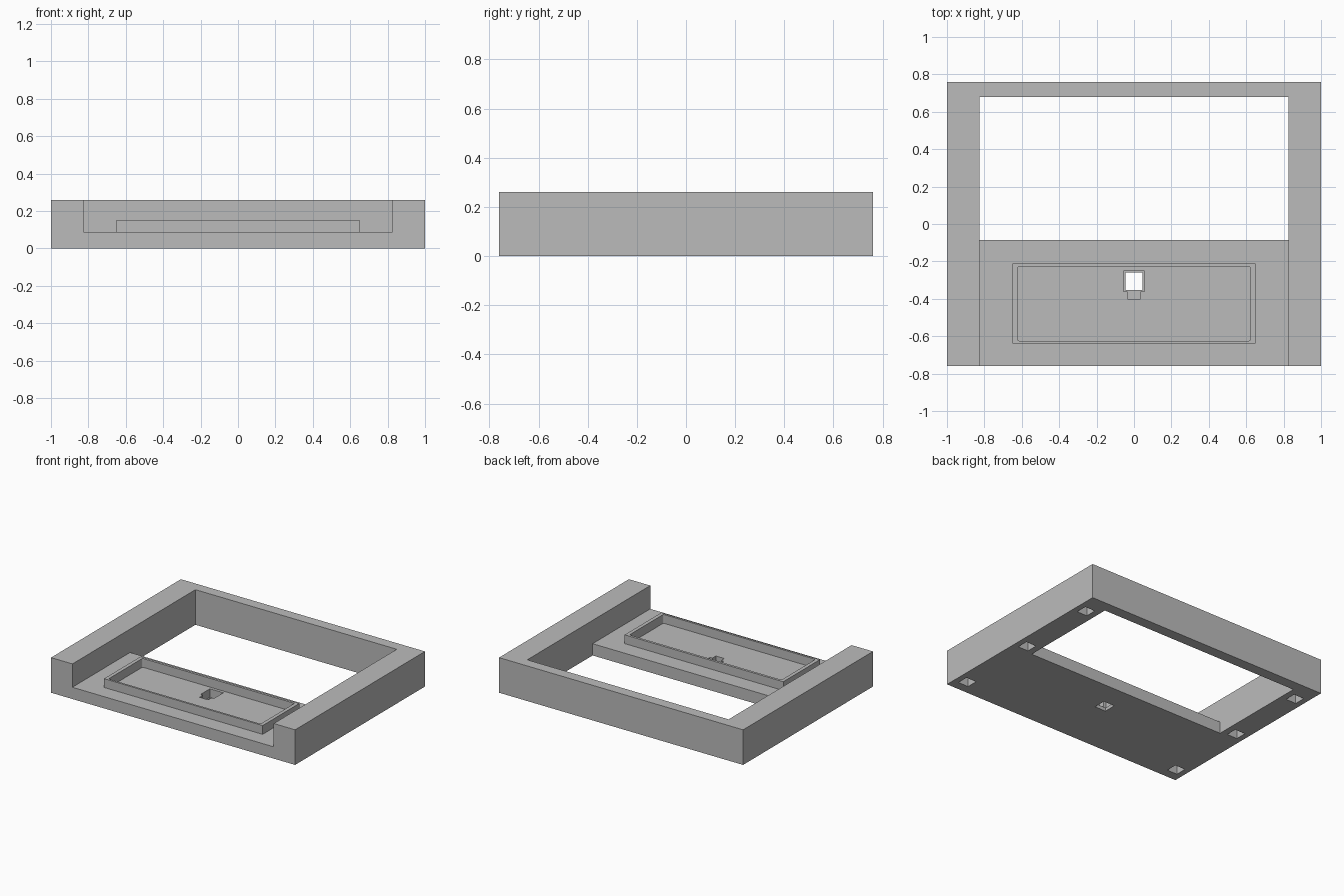
import bpy
import bmesh
from mathutils import Vector

default = bpy.data.objects.get("Cube")
if default:
    bpy.data.objects.remove(default, do_unlink=True)

grey = bpy.data.materials.new("light_grey")
grey.use_nodes = True
COLOUR = (0.5, 0.5, 0.5, 1.0)
grey.diffuse_color = COLOUR
grey.node_tree.nodes["Principled BSDF"].inputs["Base Color"].default_value = COLOUR


def box(name, x, y, z, corner=0.0):
    """Box spanning the given (low, high) ranges, with optional rounded upright edges."""
    bm = bmesh.new()
    bmesh.ops.create_cube(bm, size=1)
    lo, hi = Vector((x[0], y[0], z[0])), Vector((x[1], y[1], z[1]))
    for v in bm.verts:
        v.co = (lo + hi) / 2 + v.co * (hi - lo)
    if corner:
        upright = [e for e in bm.edges if abs(e.verts[0].co.z - e.verts[1].co.z) > 0.001]
        bmesh.ops.bevel(bm, geom=upright, offset=corner, segments=3,
                        profile=0.5, affect='EDGES')
    mesh = bpy.data.meshes.new(name)
    bm.to_mesh(mesh)
    bm.free()
    mesh.materials.append(grey)
    obj = bpy.data.objects.new(name, mesh)
    bpy.context.collection.objects.link(obj)
    return obj


def cut(target, *cutter_args, **options):
    """Subtract a box from the target and discard the cutter."""
    cutter = box("cutter", *cutter_args, **options)
    cutter.hide_render = True
    mod = target.modifiers.new("cut", 'BOOLEAN')
    mod.operation = 'DIFFERENCE'
    mod.solver = 'EXACT'
    mod.object = cutter
    bpy.context.view_layer.objects.active = target
    bpy.ops.object.modifier_apply(modifier=mod.name)
    bpy.data.objects.remove(cutter, do_unlink=True)


DEPTH, HEIGHT, FLOOR = 0.76, 0.26, 0.087
INNER = (-0.825, 0.825)

# Main frame: open window at the back, lowered shelf at the front
frame = box("frame", (-1, 1), (-DEPTH, DEPTH), (0, HEIGHT))
cut(frame, INNER, (-0.085, 0.68), (-0.1, 0.5))
cut(frame, INNER, (-1, 0.1), (FLOOR, 0.5))

# Stepped socket through the shelf, with a small notch in front
cut(frame, (-0.055, 0.055), (-0.36, -0.25), (0.025, 0.2))
cut(frame, (-0.035, 0.035), (-0.40, -0.30), (0.025, 0.2))
cut(frame, (-0.045, 0.045), (-0.352, -0.26), (-0.1, 0.2))

# Square pockets under both side rails
HALF = 0.042
for x in (-0.915, 0.915):
    for y in (-0.65, -0.025, 0.59):
        cut(frame, (x - HALF, x + HALF), (y - HALF, y + HALF), (-0.1, 0.1))

# Raised tray rim on the shelf
rim = box("tray_rim", (-0.65, 0.65), (-0.64, -0.21), (FLOOR, 0.152))
cut(rim, (-0.623, 0.623), (-0.625, -0.228), (0, 0.5), corner=0.01)
